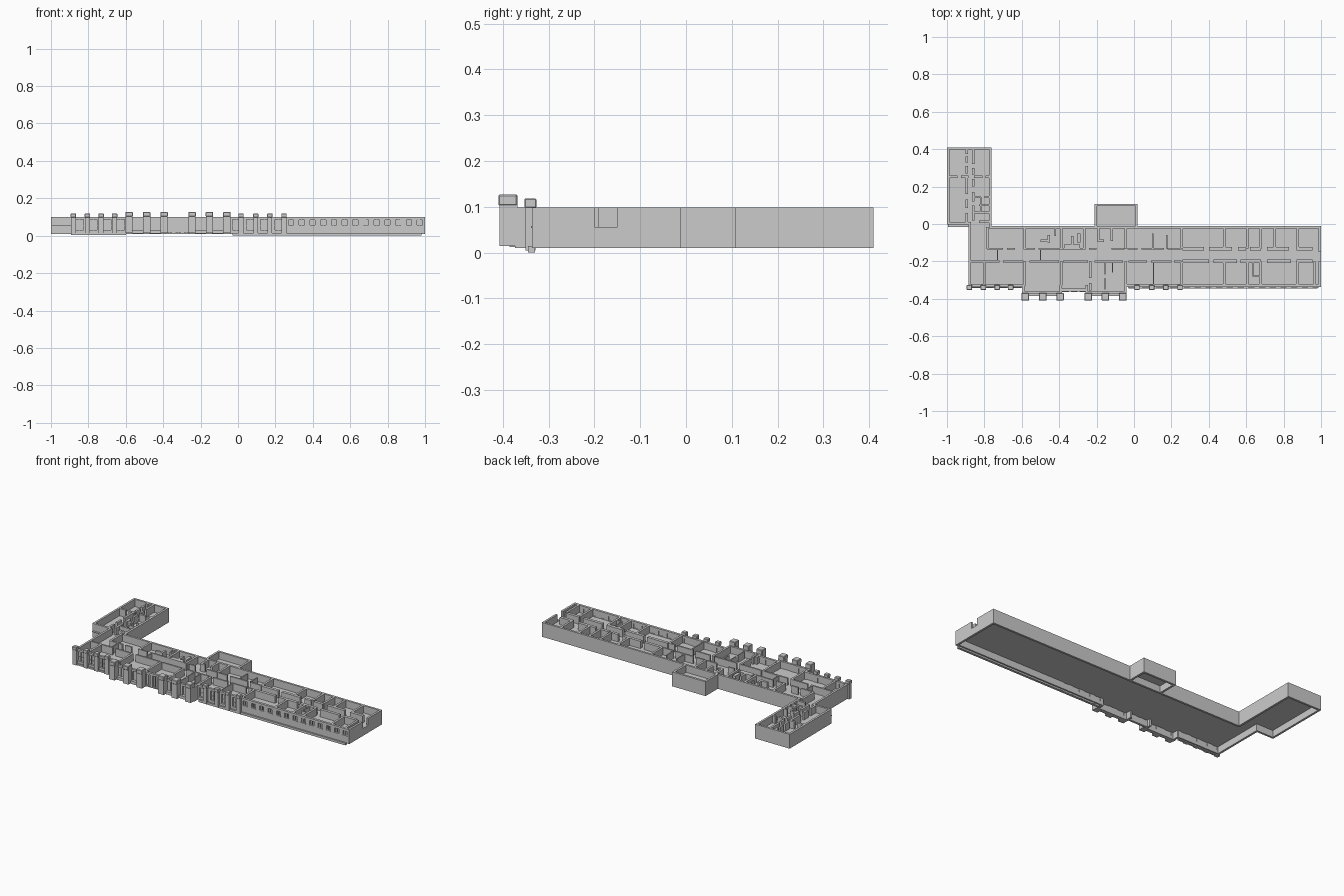
import bpy, bmesh

Z0, ZF, Z1 = 0.01, 0.054, 0.099   # bottom of outer walls, floor level, top of walls
T = 0.013                         # usual wall thickness


def part(name, boxes, bevel=0):
    """One mesh made of boxes (x0, x1, y0, y1, z0, z1)."""
    bm = bmesh.new()
    for x0, x1, y0, y1, z0, z1 in boxes:
        vs = bmesh.ops.create_cube(bm, size=1)["verts"]
        for v in vs:
            v.co = (x0 + (v.co.x + .5) * (x1 - x0),
                    y0 + (v.co.y + .5) * (y1 - y0),
                    z0 + (v.co.z + .5) * (z1 - z0))
    me = bpy.data.meshes.new(name)
    bm.to_mesh(me)
    bm.free()
    ob = bpy.data.objects.new(name, me)
    bpy.context.collection.objects.link(ob)
    if bevel:
        m = ob.modifiers.new("chamfer", "BEVEL")
        m.width, m.segments = bevel, 1
    return ob


def along_x(y, runs, t=T, low=ZF, top=Z1):
    return [(a, b, y - t / 2, y + t / 2, low, top) for a, b in runs]


def along_y(x, runs, t=T, low=ZF, top=Z1):
    return [(x - t / 2, x + t / 2, a, b, low, top) for a, b in runs]


def facade(name, x0, x1, y0, y1, n, w, s, h):
    """Wall along x with n window openings of width w from height s to h."""
    boxes = [(x0, x1, y0, y1, Z0, s), (x0, x1, y0, y1, h, Z1)]
    trim, pitch, last = [], (x1 - x0) / n, x0
    for i in range(n):
        c = x0 + (i + .5) * pitch
        l, r = c - w / 2, c + w / 2
        boxes.append((last, l, y0, y1, s, h))
        last = r
        # recessed pane, mullion and sill
        trim += [(l, r, y1 - .006, y1 - .003, s, h),
                 (c - .001, c + .001, y0 + .002, y1 - .003, s, h),
                 (l - .003, r + .003, y0 - .003, y0, s - .004, s)]
    boxes.append((last, x1, y0, y1, s, h))
    part(name + "_wall", boxes)
    part(name + "_windows", trim)


# Raised floor slabs
F = (ZF - .002, ZF)
part("floor", [(-.88, .995, -.33, -.015, *F), (-.995, -.77, -.015, .405, *F),
               (-.205, .015, -.015, .105, *F), (-.59, -.392, -.365, -.33, *F),
               (-.392, -.253, -.35, -.33, *F), (-.253, -.045, -.365, -.33, *F)])

# Plain outer walls, with the corridor doorway at the right end
part("outer_walls",
     along_x(-.0185, [(-.775, 1)], low=Z0)
     + along_y(-.8785, [(-.335, 0)], low=Z0)
     + along_y(.9935, [(-.335, -.2), (-.15, -.012)], low=Z0)
     + along_y(.9935, [(-.2, -.15)], low=Z0, top=.056)
     + along_y(-.9935, [(0, .41)], low=Z0) + along_y(-.7695, [(-.02, .41)], low=Z0)
     + along_x(.4035, [(-1, -.763)], low=Z0) + along_x(.0045, [(-1, -.872)], low=Z0)
     + along_y(-.2035, [(-.015, .108)], low=Z0) + along_y(.0135, [(-.015, .108)], low=Z0)
     + along_x(.1015, [(-.21, .02)], low=Z0))

# Front elevation, from left to right
facade("left_front", -.885, -.59, -.336, -.321, 4, .042, .03, .086)
facade("left_bay", -.6, -.385, -.374, -.36, 2, .05, .03, .086)
facade("entrance_front", -.39, -.25, -.36, -.346, 3, .03, .018, .086)
facade("right_bay", -.26, -.04, -.374, -.36, 2, .05, .03, .086)
facade("middle_front", -.045, .255, -.336, -.321, 4, .042, .03, .086)
facade("right_front", .255, 1, -.336, -.321, 13, .028, .058, .084)
part("bay_side_walls",
     [b for x in (-.59, -.392, -.253, -.046) for b in along_y(x, [(-.37, -.325)], low=Z0)])
part("bay_panels", [(c - .03, c + .03, -.386, -.373, .012, .03)
                    for c in (-.535, -.442, -.2, -.108)])

# Plinth strip, lowest part of the building
part("plinth", [(-.03, .98, -.345, -.33, 0, .014), (-.885, -.6, -.343, -.33, .004, .014)])

# Pilasters with chamfered caps
small = (-.88, -.805, -.732, -.66, .016, .095, .17, .246)
big = (-.582, -.488, -.395, -.245, -.153, -.06)
part("small_pilasters", [(x - .013, x + .013, -.35, -.329, .005, .1) for x in small])
part("small_pilaster_caps", [(x - .0145, x + .0145, -.353, -.327, .098, .118) for x in small], .002)
part("big_pilasters", [(x - .019, x + .019, -.407, -.368, .014, .105) for x in big])
part("big_pilaster_caps", [(x - .02, x + .02, -.41, -.368, .102, .127) for x in big], .003)

# Corridor walls with door gaps
part("corridor_walls",
     along_x(-.132, [(-.785, -.7), (-.68, -.635), (-.59, -.53), (-.51, -.39),
                     (-.39, -.26), (-.24, -.2), (-.12, -.05), (-.035, .02),
                     (.04, .16), (.18, .255)], .01)
     + along_x(-.2, [(-.875, -.72), (-.7, -.59), (-.56, -.4), (-.38, -.245),
                     (-.21, -.06), (-.03, .07), (.09, .2), (.215, .255)], .01)
     + along_x(-.133, [(.26, .375), (.4, .525), (.555, .6), (.62, .68),
                       (.71, .83), (.87, .955)], .018)
     + along_x(-.199, [(.26, .4), (.425, .55), (.57, .68), (.71, .84), (.87, .955)], .018))

# Cross walls between the rooms
BACK, FRONT = (-.132, -.015), (-.33, -.2)
cross = []
for x in (-.785, -.585, -.39, -.265, -.045, .255, .483, .605, .678, .752, .875):
    cross += along_y(x, [BACK])
for x in (-.8, -.585, -.39, -.045, .255, .483, .605, .678, .872, .965):
    cross += along_y(x, [FRONT])
part("cross_walls", cross)

# Smaller partitions, closets and niches
part("partitions",
     along_y(-.235, [(-.29, -.2), (-.355, -.315)])
     + along_y(-.155, [(-.27, -.2), (-.35, -.29)], .006)
     + along_y(-.115, [(-.26, -.2)], .006)
     + along_y(-.19, [(-.09, -.015)]) + along_y(-.12, [(-.09, -.015)])
     + along_x(-.09, [(-.195, -.16)])
     + along_y(-.455, [(-.1, -.06)]) + along_x(-.09, [(-.5, -.45)])
     + along_y(-.42, [(-.065, -.015)], .008) + along_y(-.5, [(-.2, -.135)], .006)
     + along_y(-.33, [(-.12, -.065)]) + along_x(-.12, [(-.375, -.29)], .02)
     + along_y(-.295, [(-.1, -.05)], .02)
     + along_y(.1, [(-.13, -.05)], .006) + along_y(.175, [(-.13, -.06)], .006)
     + along_y(.105, [(-.325, -.2)], .006)
     + along_x(-.28, [(.635, .675)], .008) + along_y(.637, [(-.28, -.2)], .006)
     + along_y(-.73, [(-.2, -.135)], .006))

# Rear wing rooms
part("wing_partitions",
     along_x(.253, [(-.99, -.945), (-.925, -.885), (-.855, -.81), (-.795, -.77)])
     + along_y(-.895, [(.01, .06), (.085, .13), (.16, .25), (.27, .31), (.33, .36), (.375, .4)])
     + along_y(-.86, [(.02, .1), (.12, .17), (.2, .24), (.265, .3), (.32, .4)])
     + along_x(.145, [(-.86, -.82), (-.8, -.77)], .01)
     + along_x(.062, [(-.86, -.77)], .01) + along_x(.1, [(-.83, -.77)], .01)
     + along_y(-.82, [(.065, .145)], .008)
     + along_x(.012, [(-.83, -.77)]))
